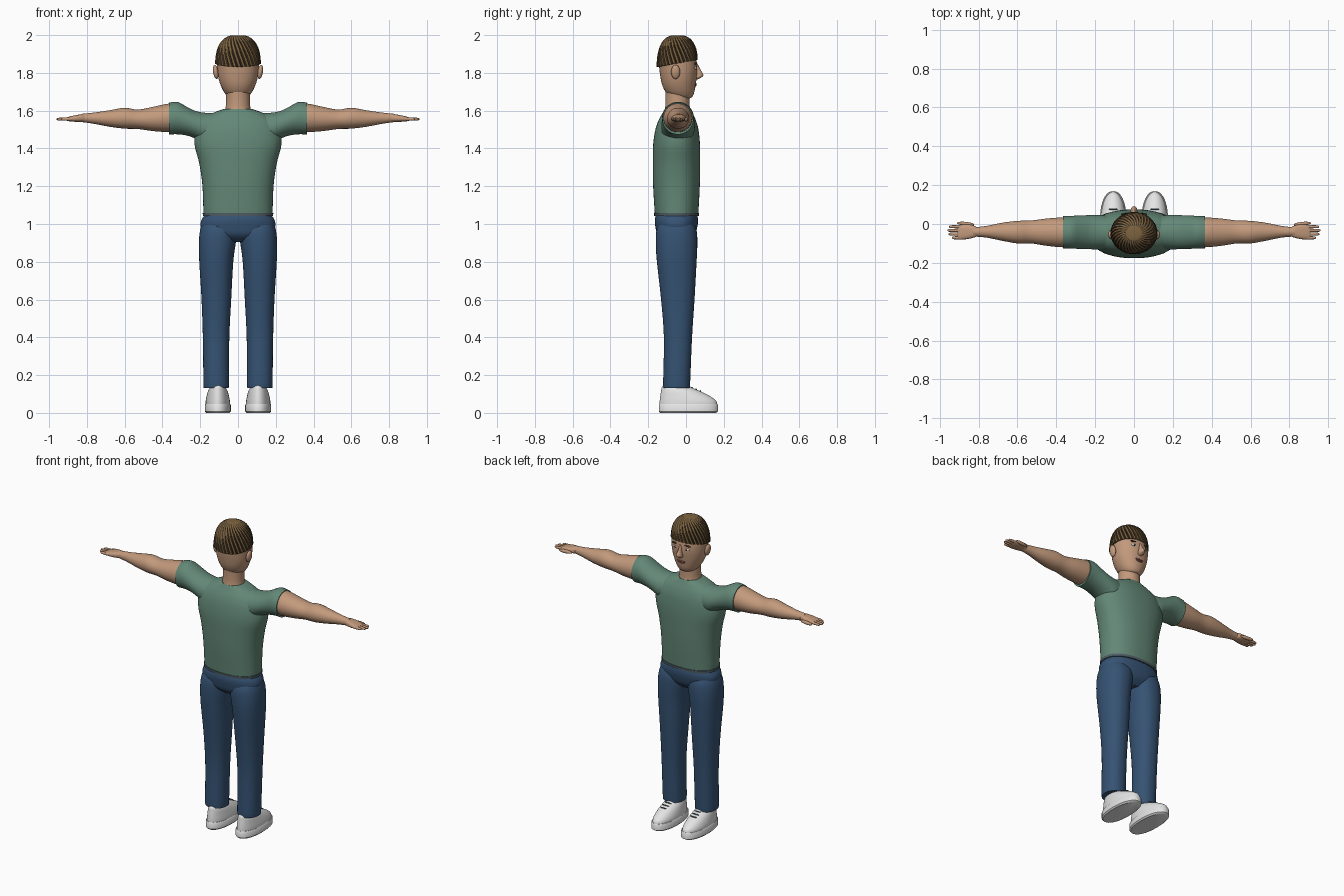
import bpy, bmesh
from math import sin, cos, pi, copysign
from mathutils import Matrix, Vector

if "Cube" in bpy.data.objects:
    bpy.data.objects.remove(bpy.data.objects["Cube"])


def material(name, *rgb):
    m = bpy.data.materials.new(name)
    m.use_nodes = True
    m.diffuse_color = (*rgb, 1)
    bsdf = m.node_tree.nodes["Principled BSDF"]
    bsdf.inputs["Base Color"].default_value = (*rgb, 1)
    bsdf.inputs["Roughness"].default_value = 0.8
    return m


skin = material("skin", 0.54, 0.32, 0.20)
green = material("shirt green", 0.125, 0.245, 0.185)
slate = material("hem slate", 0.08, 0.11, 0.13)
denim = material("denim blue", 0.036, 0.085, 0.17)
white = material("shoe white", 0.78, 0.78, 0.78)
hair_brown = material("hair brown", 0.21, 0.125, 0.05)
hair_dark = material("hair dark", 0.06, 0.04, 0.02)
lip = material("lip brown", 0.27, 0.11, 0.08)
parts = []


def finish(name, bm, mats, mirror=False):
    bmesh.ops.recalc_face_normals(bm, faces=bm.faces)
    mesh = bpy.data.meshes.new(name)
    bm.to_mesh(mesh)
    bm.free()
    ob = bpy.data.objects.new(name, mesh)
    bpy.context.collection.objects.link(ob)
    for m in mats:
        mesh.materials.append(m)
    if mirror:
        ob.modifiers.new("Mirror", "MIRROR").use_mirror_merge = False
    parts.append(ob)
    return ob


def spline(rows, steps):
    # Catmull-Rom sampling of section rows
    out = []
    for k in range(len(rows) - 1):
        four = [rows[max(k - 1, 0)], rows[k], rows[k + 1], rows[min(k + 2, len(rows) - 1)]]
        for s in range(steps):
            t = s / steps
            out.append([b + 0.5 * t * (c - a + t * (2*a - 5*b + 4*c - d + t * (3*(b - c) + d - a)))
                        for a, b, c, d in zip(*four)])
    return out + [rows[-1]]


def bridge(bm, rings):
    n = len(rings[0])
    for a, b in zip(rings, rings[1:]):
        for i in range(n):
            bm.faces.new((a[i], a[(i + 1) % n], b[(i + 1) % n], b[i]))
    bm.faces.new(rings[0])
    bm.faces.new(rings[-1])


def loft(name, rows, mat, axis="z", mirror=False, power=2.0, steps=4, n=40):
    # each row: position on axis, low and high edge of both cross directions
    bm = bmesh.new()
    rings = []
    for pos, u0, u1, v0, v1 in spline(rows, steps):
        ring = []
        for i in range(n):
            c, s = cos(2 * pi * i / n), sin(2 * pi * i / n)
            u = (u0 + u1) / 2 + (u1 - u0) / 2 * copysign(abs(c) ** (2 / power), c)
            v = (v0 + v1) / 2 + (v1 - v0) / 2 * copysign(abs(s) ** (2 / power), s)
            ring.append(bm.verts.new((pos, u, v) if axis == "x" else (u, v, pos)))
        rings.append(ring)
    bridge(bm, rings)
    return finish(name, bm, [mat], mirror)


def blob(name, centre, radii, mat, mirror=True, tilt=0.0, axis="Y"):
    bm = bmesh.new()
    bmesh.ops.create_uvsphere(bm, u_segments=20, v_segments=12, radius=1)
    bm.transform(Matrix.Translation(Vector(centre)) @ Matrix.Rotation(tilt, 4, axis)
                 @ Matrix.Diagonal((*radii, 1)))
    return finish(name, bm, [mat], mirror)


def wide(z, half, back, front):
    return (z, -half, half, back, front)


# Shirt: body, sleeves and hem
loft("shirt_body", [wide(1.05, .183, -.165, .065), wide(1.2, .188, -.174, .073),
                    wide(1.32, .205, -.176, .075), wide(1.42, .23, -.174, .074),
                    wide(1.5, .225, -.162, .066), wide(1.55, .195, -.145, .052),
                    wide(1.585, .14, -.125, .035), wide(1.61, .072, -.112, .022)],
     green, power=2.3, n=64)
loft("sleeves", [(.08, -.12, .03, 1.44, 1.59), (.16, -.13, .045, 1.42, 1.588),
                 (.22, -.13, .046, 1.45, 1.597), (.27, -.128, .044, 1.468, 1.62),
                 (.32, -.127, .042, 1.475, 1.646), (.365, -.126, .04, 1.474, 1.642)],
     green, "x", True)
loft("shirt_hem", [wide(1.042, .186, -.168, .068), wide(1.058, .187, -.169, .069)],
     slate, power=2.3, steps=1, n=64)

# Trousers
loft("trouser_hips", [wide(.905, .09, -.11, .01), wide(.94, .17, -.15, .045),
                      wide(.985, .197, -.162, .06), wide(1.02, .194, -.165, .064),
                      wide(1.045, .178, -.16, .06)], denim, power=2.3, n=64)
loft("trouser_legs", [(.135, .05, .18, -.118, .02), (.16, .048, .183, -.121, .022),
                      (.4, .046, .186, -.117, .032), (.6, .036, .193, -.132, .045),
                      (.8, .025, .205, -.154, .056), (.9, .012, .207, -.16, .06),
                      (.97, .004, .2, -.155, .055), (1.02, .02, .182, -.13, .03)],
     denim, mirror=True, power=2.2)

# Shoes
loft("shoe_soles", [(0, .046, .168, -.137, .158), (.008, .038, .176, -.144, .17),
                    (.042, .038, .176, -.144, .17), (.048, .042, .172, -.14, .166)],
     white, mirror=True, power=2.2, steps=1)
loft("shoe_uppers", [(.045, .042, .172, -.14, .166), (.065, .043, .171, -.139, .158),
                     (.09, .048, .166, -.136, .125), (.115, .055, .159, -.132, .075),
                     (.135, .065, .149, -.128, .03), (.15, .072, .142, -.115, .012)],
     white, mirror=True)
for k in range(3):
    blob("shoe_lace", (.107, .032 + .022 * k, .134 - .009 * k), (.025, .004, .004), slate)

# Arms, palms, fingers and thumbs
loft("arms", [(.3, -.11, .03, 1.49, 1.625), (.36, -.12, .034, 1.486, 1.638),
              (.45, -.112, .028, 1.492, 1.62), (.53, -.1, .018, 1.503, 1.606),
              (.6, -.1, .016, 1.505, 1.615), (.68, -.086, .006, 1.515, 1.602),
              (.76, -.07, -.01, 1.53, 1.59), (.83, -.064, -.018, 1.54, 1.583)],
     skin, "x", True)
loft("palms", [(.8, -.06, -.022, 1.543, 1.58), (.825, -.07, -.008, 1.541, 1.581),
               (.86, -.078, -.002, 1.541, 1.576), (.895, -.079, -.005, 1.544, 1.568),
               (.91, -.076, -.01, 1.549, 1.562)], skin, "x", True, power=2.6)
for k, tip in enumerate((.938, .955, .96, .952)):
    y = -.071 + .019 * k
    loft("finger", [(.88, y - .009, y + .009, 1.547, 1.566),
                    (.92, y - .008, y + .008, 1.547, 1.564),
                    (tip - .008, y - .007, y + .007, 1.548, 1.562),
                    (tip, y - .003, y + .003, 1.552, 1.558)], skin, "x", True, n=12)
blob("thumbs", (.867, .001, 1.553), (.045, .01, .011), skin, tilt=.1, axis="Z")

# Neck and head
loft("neck", [wide(1.58, .073, -.12, .028), wide(1.62, .065, -.11, .02),
              wide(1.68, .063, -.108, .018), wide(1.74, .063, -.11, .01)], skin)
loft("head", [wide(1.664, .032, -.05, .018), wide(1.672, .052, -.075, .032),
              wide(1.695, .072, -.105, .043), wide(1.73, .09, -.124, .05),
              wide(1.77, .103, -.134, .056), wide(1.82, .11, -.141, .06),
              wide(1.88, .11, -.143, .053), wide(1.94, .09, -.125, .03),
              wide(1.97, .055, -.09, 0)], skin, power=2.1, n=48)
blob("ears", (.118, -.055, 1.805), (.014, .024, .038), skin, tilt=.15)

# Face
loft("nose", [(1.766, -.008, .008, .04, .062), (1.776, -.018, .018, .04, .082),
              (1.79, -.017, .017, .04, .092), (1.815, -.011, .011, .04, .078),
              (1.85, -.007, .007, .035, .06)], skin, n=20)
blob("eyes", (.042, .049, 1.826), (.018, .008, .008), white)
blob("pupils", (.042, .0545, 1.826), (.007, .004, .007), hair_dark)
blob("brows", (.043, .05, 1.85), (.025, .007, .005), hair_dark, tilt=.1)
blob("upper_lip", (0, .047, 1.741), (.03, .011, .005), lip, False)
blob("lower_lip", (0, .045, 1.733), (.025, .012, .006), lip, False)

# Hair: a dome of locks that spiral down from the crown
bm = bmesh.new()
locks, across, down = 32, 4, 14
count = locks * across
rings = []
for j in range(1, down + 2):
    t = min(j / down, 1)
    a = t * pi / 2
    ring = []
    for i in range(count):
        th = 2 * pi * i / count + 0.75 * t
        low = 1.85 + .018 * sin(th)
        r = sin(a) ** .7 * (1 - .045 * (i % across == 0) * min(1, 3 * t))
        if j > down:
            r = .85
        ring.append(bm.verts.new((.121 * r * cos(th), -.047 + .109 * r * sin(th),
                                  low + (2 - low) * cos(a) ** .95)))
    rings.append(ring)
bridge(bm, rings)
for k, f in enumerate(bm.faces):
    row, col = divmod(k, count)
    f.material_index = 1 if 0 < row < down and col % across in (0, across - 1) else 0
finish("hair", bm, [hair_brown, hair_dark])

# Smooth shading with sharp edges kept
bpy.ops.object.select_all(action="DESELECT")
for ob in parts:
    ob.select_set(True)
bpy.context.view_layer.objects.active = parts[0]
bpy.ops.object.shade_smooth_by_angle(angle=0.7)
